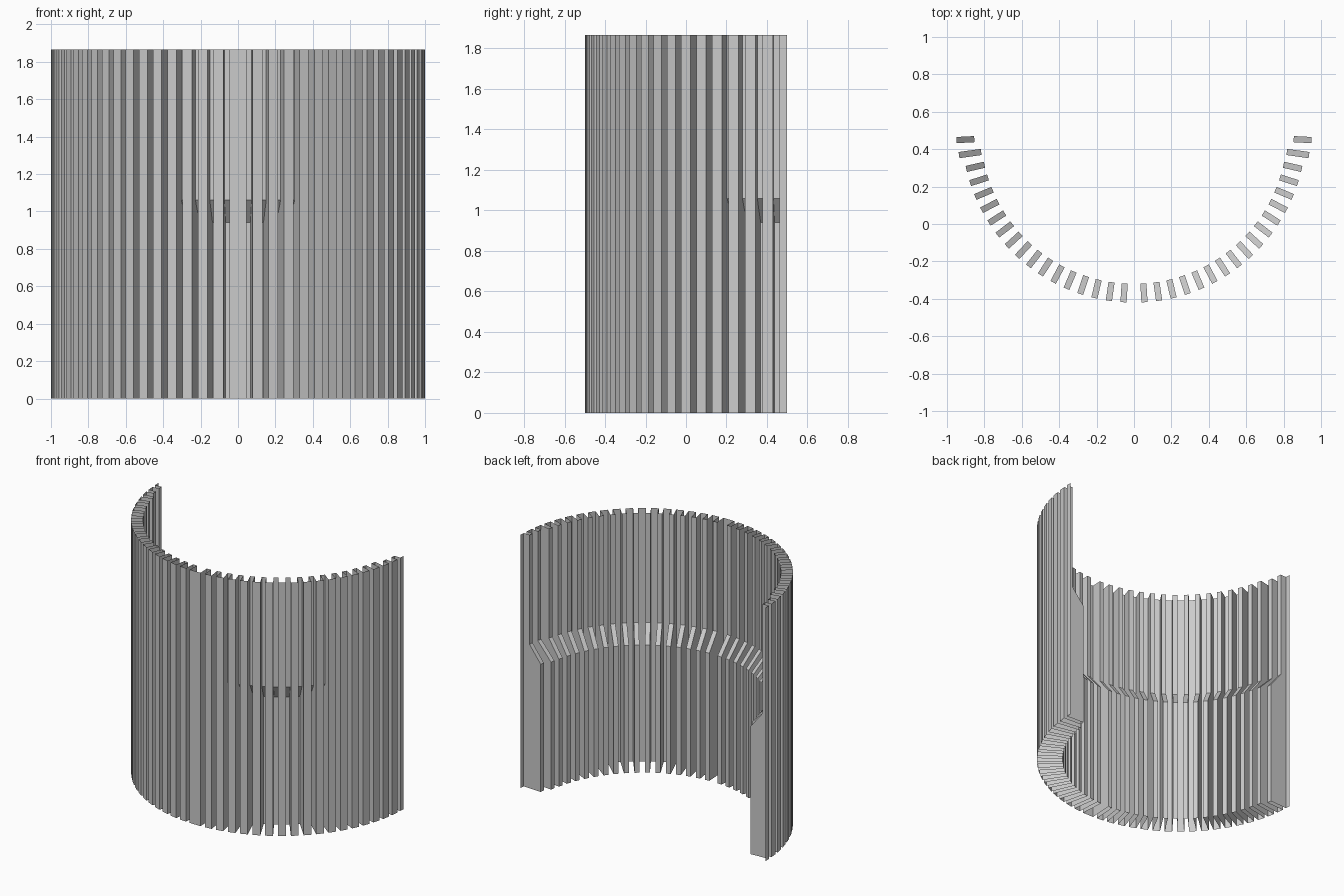
import bpy, math
from mathutils import Vector

if "Cube" in bpy.data.objects:
    bpy.data.objects.remove(bpy.data.objects["Cube"])

# Curved corrugated screen: one open folded sheet, with grooves that get deeper
# (bulging inward) below mid height.
TOP, BEND_HI, BEND_LO = 1.866, 1.06, 0.94
R_OUT, R_UP, R_LOW = 1.0, 0.92, 0.82
CY = 0.5
N = 18                       # grooves per side
A0, A1 = math.radians(3.5), math.radians(86.9)
HALF = 0.0165                # groove half width


def point(ang, r, off):
    """Point on the arc plan; angle from the front, off along the tangent."""
    d = Vector((math.sin(ang), -math.cos(ang)))
    t = Vector((math.cos(ang), math.sin(ang)))
    return Vector((0, CY)) + d * r + t * off


# groove list: (angle, upper inner radius, lower inner radius)
half = []
for i in range(N):
    up, low = R_UP, R_LOW
    if i == N - 1:
        up, low = 0.95, 0.855
    elif i == N - 2:
        up, low = 0.945, 0.825
    half.append((A0 + (A1 - A0) * i / (N - 1), up, low))
grooves = [(-a, u, l) for a, u, l in reversed(half)] + half


def plan(level):
    """Folded outline in plan; level 1 = upper radius, 2 = lower radius."""
    pts = [Vector((-1, CY))]
    for g in grooves:
        pts += [point(g[0], R_OUT, -HALF), point(g[0], g[level], -HALF),
                point(g[0], g[level], HALF), point(g[0], R_OUT, HALF)]
    pts.append(Vector((1, CY)))
    return pts


rows = [(0, 2), (BEND_LO, 2), (BEND_HI, 1), (TOP, 1)]
verts, faces = [], []
for z, level in rows:
    verts += [(p.x, p.y, z) for p in plan(level)]
n = len(verts) // len(rows)
for r in range(len(rows) - 1):
    for k in range(n - 1):
        a = r * n + k
        faces.append((a, a + 1, a + 1 + n, a + n))

mesh = bpy.data.meshes.new("corrugated_screen")
mesh.from_pydata(verts, [], faces)
mesh.update()
bpy.context.collection.objects.link(bpy.data.objects.new("corrugated_screen", mesh))
